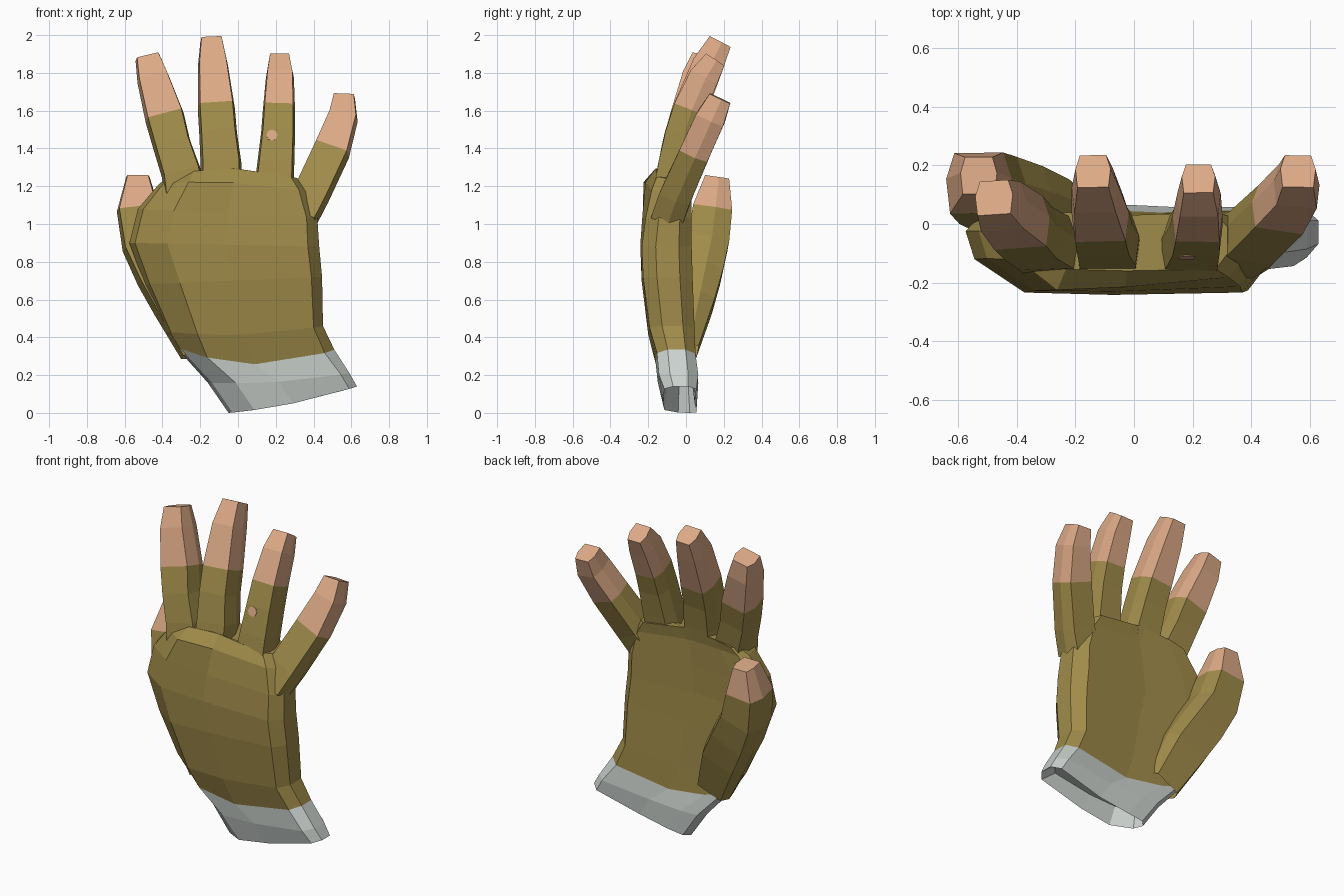
import bpy, bmesh, math
from mathutils import Vector
from mathutils.bvhtree import BVHTree

if "Cube" in bpy.data.objects:
    bpy.data.objects.remove(bpy.data.objects["Cube"])


def mat(name, col):
    m = bpy.data.materials.new(name)
    m.diffuse_color = (*col, 1)
    m.use_nodes = True
    m.node_tree.nodes["Principled BSDF"].inputs["Base Color"].default_value = m.diffuse_color
    return m


OLIVE = mat("olive_glove", (0.35, 0.26, 0.068))
SKIN = mat("skin", (0.72, 0.40, 0.24))
GREY = mat("pale_grey_cuff", (0.60, 0.65, 0.62))


def loft(name, rings, mats, split=None, start=False, end=True):
    """Bridge closed rings; faces from ring index `split` on use the second material."""
    bm = bmesh.new()
    vr = [[bm.verts.new(p) for p in r] for r in rings]
    n = len(rings[0])
    for i in range(len(vr) - 1):
        for j in range(n):
            k = (j + 1) % n
            f = bm.faces.new((vr[i][j], vr[i][k], vr[i + 1][k], vr[i + 1][j]))
            f.material_index = int(split is not None and i >= split)
    if start:
        bm.faces.new(vr[0])
    if end:
        bm.faces.new(vr[-1]).material_index = int(split is not None)
    bmesh.ops.recalc_face_normals(bm, faces=bm.faces)
    tree = BVHTree.FromBMesh(bm)
    me = bpy.data.meshes.new(name)
    bm.to_mesh(me)
    bm.free()
    for m in mats:
        me.materials.append(m)
    bpy.context.collection.objects.link(bpy.data.objects.new(name, me))
    return tree


# Hand cross-section: (along left to right, front to back)
HAND = [(0, .8), (.03, .45), (.2, .03), (.5, 0), (.94, .03), (1, .3),
        (1, .75), (.93, 1), (.5, .95), (.2, 1), (.05, 1)]


def hand_ring(xl, zl, xr, zr, yf, yb, sag=0, turn=0):
    return [(xl + (xr - xl) * t, yf + turn * t * (1 - s) + (yb - yf) * s,
             zl + (zr - zl) * t - sag * 4 * t * (1 - t)) for t, s in HAND]


# Cuff, open and hollow at the bottom
wrist = hand_ring(-.33, .35, .51, .335, -.16, .05, .085)
loft("cuff", [hand_ring(-.06, .14, .54, .2, -.1, .04, .02),
              hand_ring(-.05, 0, .63, .14, -.12, .055, .02),
              hand_ring(-.16, .16, .59, .21, -.15, .065, .02),
              wrist], [GREY], start=True, end=False)

# Palm and back of the hand
loft("palm", [wrist,
              hand_ring(-.38, .43, .45, .46, -.2, .045, .03),
              hand_ring(-.495, .68, .445, .72, -.235, .035),
              hand_ring(-.575, .9, .43, .88, -.242, .03),
              hand_ring(-.53, 1.08, .42, 1.03, -.24, .03, 0, .02),
              hand_ring(-.42, 1.21, .37, 1.17, -.245, .03, -.03, .06),
              hand_ring(-.37, 1.25, .32, 1.24, -.16, .04, -.05)], [OLIVE])

# Fingers: rings of (x, y, z, half width, half depth) set square to the path
DIGIT = [(-.88, -1), (.88, -1), (1, .15), (.75, 1), (-.75, 1), (-1, .15)]


def digit(name, path, split):
    pts = [Vector(p[:3]) for p in path]
    rings = []
    for i, p in enumerate(path):
        d = (pts[min(i + 1, len(pts) - 1)] - pts[max(i - 1, 0)]).normalized()
        across = (Vector((1, 0, 0)) - d * d.x).normalized()
        back = d.cross(across)
        rings.append([pts[i] + across * p[3] * a + back * p[4] * b for a, b in DIGIT])
    return loft(name, rings, [OLIVE, SKIN], split)


digit("index_finger", [(-.28, -.08, 1.14, .11, .09), (-.3, -.065, 1.27, .105, .09),
                       (-.35, -.035, 1.42, .1, .09), (-.388, .005, 1.565, .104, .09),
                       (-.45, .06, 1.77, .085, .083), (-.478, .09, 1.88, .066, .06)], 3)
digit("middle_finger", [(-.09, -.08, 1.18, .11, .09), (-.09, -.055, 1.32, .108, .09),
                        (-.105, -.02, 1.48, .1, .09), (-.115, .025, 1.615, .098, .09),
                        (-.133, .115, 1.84, .08, .083), (-.14, .18, 1.964, .06, .062)], 3)
ring_tree = digit("ring_finger", [(.19, -.08, 1.18, .105, .09), (.2, -.055, 1.32, .098, .09),
                                  (.212, -.02, 1.48, .09, .088), (.217, .02, 1.61, .085, .086),
                                  (.222, .095, 1.78, .074, .078), (.22, .155, 1.87, .057, .058)], 3)
digit("little_finger", [(.32, -.09, 1.05, .11, .085), (.39, -.05, 1.16, .098, .085),
                        (.495, .05, 1.385, .098, .08), (.555, .13, 1.56, .08, .078),
                        (.56, .18, 1.665, .06, .06)], 2)

# Thumb, its wide base merging into the palm side
digit("thumb", [(-.2, .0, .33, .11, .06), (-.315, .05, .58, .14, .095),
                (-.405, .08, .74, .14, .11), (-.49, .115, .9, .128, .11),
                (-.53, .14, 1.08, .112, .104), (-.53, .165, 1.25, .062, .064)], 4)

# Worn hole on the ring finger showing skin
hit, normal, _, _ = ring_tree.ray_cast(Vector((.18, -1, 1.47)), Vector((0, 1, 0)))
u = normal.orthogonal().normalized()
v = normal.cross(u)
loft("glove_hole", [[hit + normal * h + (u * math.cos(a) + v * math.sin(a)) * .03
                     for a in (math.tau * k / 8 for k in range(8))]
                    for h in (-.003, .003)], [SKIN])
